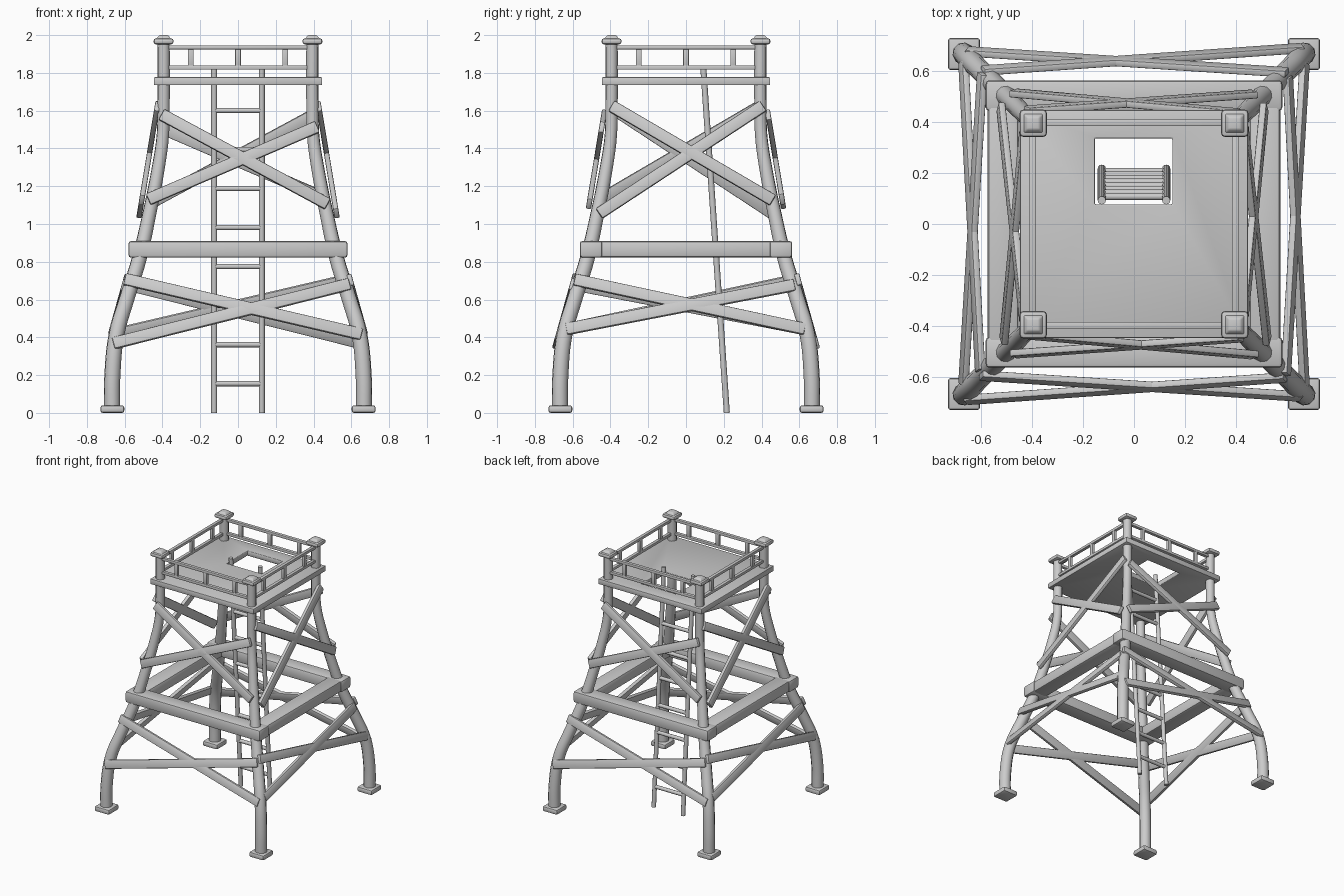
import bpy, bmesh, math
from mathutils import Vector, Matrix

if "Cube" in bpy.data.objects:
    bpy.data.objects.remove(bpy.data.objects["Cube"])


def finish(name, bm, bevel=0.0, segs=2):
    bmesh.ops.recalc_face_normals(bm, faces=bm.faces)
    if bevel:
        edges = [e for e in bm.edges if len(e.link_faces) == 2 and e.calc_face_angle() > 0.3]
        bmesh.ops.bevel(bm, geom=edges, offset=bevel, segments=segs, profile=0.5,
                        affect='EDGES', clamp_overlap=True)
    me = bpy.data.meshes.new(name)
    bm.to_mesh(me)
    bm.free()
    ob = bpy.data.objects.new(name, me)
    bpy.context.collection.objects.link(ob)
    smooth(ob)
    return ob


def smooth(ob):
    bpy.ops.object.select_all(action='DESELECT')
    ob.select_set(True)
    bpy.context.view_layer.objects.active = ob
    bpy.ops.object.shade_smooth_by_angle(angle=math.radians(40))


def box(name, centre, size, bevel=0.0, mat=None, taper=1.0, segs=2):
    bm = bmesh.new()
    bmesh.ops.create_cube(bm, size=1.0)
    for v in bm.verts:
        t = taper if v.co.z > 0 else 1.0
        v.co = Vector((v.co.x * size[0] * t, v.co.y * size[1] * t, v.co.z * size[2]))
    finish_m = Matrix.Translation(centre) @ (mat or Matrix())
    bm.transform(finish_m)
    return finish(name, bm, bevel, segs)


def rod(name, a, b, r, sides=12, bevel=0.004):
    a, b = Vector(a), Vector(b)
    bm = bmesh.new()
    bmesh.ops.create_cone(bm, cap_ends=True, segments=sides, radius1=r, radius2=r,
                          depth=(b - a).length)
    rot = (b - a).to_track_quat('Z', 'Y').to_matrix().to_4x4()
    bm.transform(Matrix.Translation((a + b) / 2) @ rot)
    return finish(name, bm)


def tube(name, pts):
    cu = bpy.data.curves.new(name, 'CURVE')
    cu.dimensions = '3D'
    cu.bevel_depth = 1.0
    cu.bevel_resolution = 3
    cu.resolution_u = 5
    cu.use_fill_caps = True
    sp = cu.splines.new('BEZIER')
    sp.bezier_points.add(len(pts) - 1)
    for p, (co, r) in zip(sp.bezier_points, pts):
        p.co, p.radius = co, r
        p.handle_left_type = p.handle_right_type = 'AUTO'
    ob = bpy.data.objects.new(name, cu)
    bpy.context.collection.objects.link(ob)
    bpy.ops.object.select_all(action='DESELECT')
    ob.select_set(True)
    bpy.context.view_layer.objects.active = ob
    bpy.ops.object.convert(target='MESH')
    smooth(bpy.context.view_layer.objects.active)


# Curved legs with feet and post caps: (offset, height, radius)
LEG = [(.667, .02, .043), (.665, .2, .043), (.642, .42, .042), (.59, .6, .041),
       (.522, .82, .040), (.47, 1.05, .037), (.425, 1.28, .035), (.398, 1.47, .033),
       (.394, 1.65, .033), (.394, 1.96, .033)]
for sx in (-1, 1):
    for sy in (-1, 1):
        tag = ("left" if sx < 0 else "right") + ("_front" if sy < 0 else "_back")
        tube("leg_" + tag, [((sx * d, sy * d, z), r) for d, z, r in LEG])
        box("foot_" + tag, (sx * .665, sy * .665, .02), (.126, .126, .04), .012)
        box("cap_" + tag, (sx * .394, sy * .394, 1.967), (.106, .106, .032), .013)
        box("cap_top_" + tag, (sx * .394, sy * .394, 1.988), (.085, .085, .024), .006, taper=.55)

# Middle ring of thick beams
for s, n in ((-1, "a"), (1, "b")):
    box("cross_beam_" + n, (0, s * .502, .866), (1.16, .12, .088), .014)
    box("side_beam_" + n, (s * .512, 0, .866), (.12, 1.08, .086), .014)

# Platform floor with ladder hatch
bm = bmesh.new()
outer = [(-.445, -.445), (.445, -.445), (.445, .445), (-.445, .445)]
inner = [(-.153, .077), (.15, .077), (.15, .335), (-.153, .335)]
o = [bm.verts.new((x, y, 1.735)) for x, y in outer]
i = [bm.verts.new((x, y, 1.735)) for x, y in inner]
faces = [bm.faces.new((o[k], o[(k + 1) % 4], i[(k + 1) % 4], i[k])) for k in range(4)]
ext = bmesh.ops.extrude_face_region(bm, geom=faces)
for v in ext['geom']:
    if isinstance(v, bmesh.types.BMVert):
        v.co.z += .042
finish("platform_floor", bm, .005)

# Railings and cross braces, repeated around the four faces
FRONT = {"low": [(-.60, .708, .655, .415), (-.66, .368, .592, .682)],
         "high": [(-.405, 1.58, .475, 1.105), (-.475, 1.13, .42, 1.515)]}
SIDE = {"low": [(-.59, .705, .63, .443), (-.635, .443, .575, .677)],
        "high": [(-.395, 1.625, .46, 1.125), (-.46, 1.055, .408, 1.625)]}
SLOPE = {"low": (.685, .38, .28), "high": (.522, 1.05, .165)}
for q, side in enumerate(("front", "right", "back", "left")):
    turn = Matrix.Rotation(q * math.pi / 2, 4, 'Z')
    for level, planks in (SIDE if q % 2 else FRONT).items():
        d0, z0, k = SLOPE[level]
        for n, (u1, z1, u2, z2) in enumerate(planks):
            a = Vector((u1, -(d0 - k * (z1 - z0)), z1))
            b = Vector((u2, -(d0 - k * (z2 - z0)), z2))
            x = (b - a).normalized()
            y = Vector((0, -1, k)).normalized()
            m = Matrix((x, y, x.cross(y))).transposed().to_4x4()
            c = turn @ ((a + b) / 2)
            box(f"brace_{side}_{level}_{n + 1}", c, ((b - a).length, .028, .064), .007,
                turn @ m)
    for z, n in ((1.935, "top"), (1.828, "bottom")):
        box(f"{n}_rail_{side}", turn @ Vector((0, -.396, z)), (.79, .026, .022), .004, turn)
    for n, u in enumerate((-.25, 0, .25)):
        box(f"baluster_{side}_{n + 1}", turn @ Vector((u, -.396, 1.881)),
            (.03, .022, .1), .003, turn)


# Leaning ladder
def ladder_y(z):
    return .216 - z * .068


for s, n in ((-1, "left"), (1, "right")):
    rod("ladder_rail_" + n, (s * .126, ladder_y(0), 0), (s * .126, ladder_y(1.82), 1.82), .016)
for n in range(8):
    z = .155 + n * .2065
    rod(f"ladder_rung_{n + 1}", (-.12, ladder_y(z), z), (.12, ladder_y(z), z), .014)
